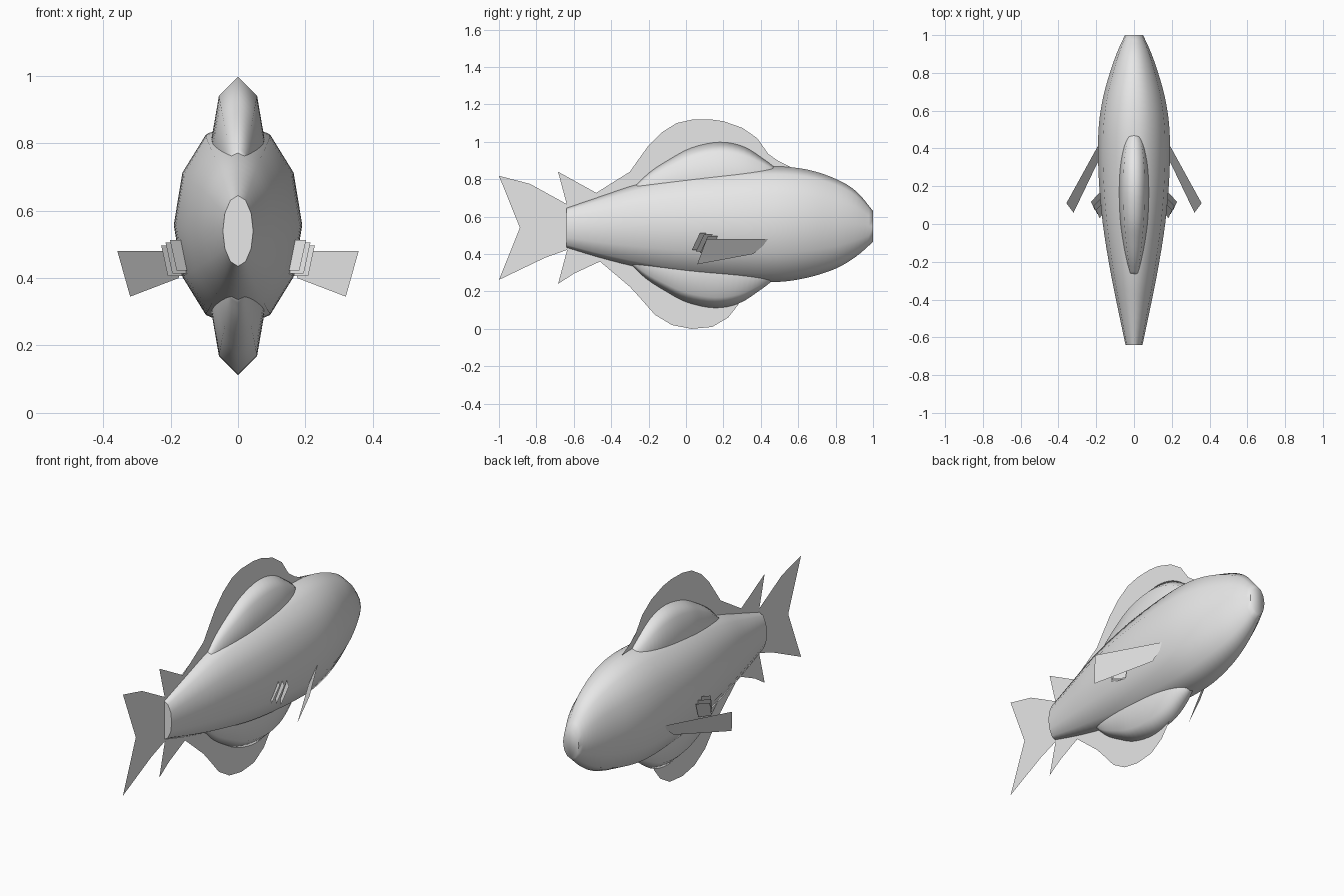
import bpy, bmesh, math
from mathutils import Vector

cube = bpy.data.objects.get("Cube")
if cube:
    bpy.data.objects.remove(cube, do_unlink=True)

GREY = (0.8, 0.8, 0.8, 1.0)
MID_Z = 0.555

skin = bpy.data.materials.new("pale grey")
skin.use_nodes = True
skin.diffuse_color = GREY
skin.node_tree.nodes["Principled BSDF"].inputs["Base Color"].default_value = GREY


def finish(name, bm, normals=True):
    """Turn a bmesh into a named object with the skin material."""
    if normals:
        bmesh.ops.recalc_face_normals(bm, faces=bm.faces)
    mesh = bpy.data.meshes.new(name)
    bm.to_mesh(mesh)
    bm.free()
    mesh.materials.append(skin)
    obj = bpy.data.objects.new(name, mesh)
    bpy.context.collection.objects.link(obj)
    return obj


def smooth(obj, degrees):
    bpy.ops.object.select_all(action="DESELECT")
    obj.select_set(True)
    bpy.context.view_layer.objects.active = obj
    bpy.ops.object.shade_smooth_by_angle(angle=math.radians(degrees))


def refine(stations, steps):
    """Pass a smooth curve through the stations."""
    pts = [Vector(s) for s in stations]
    out = []
    for i in range(len(pts) - 1):
        a, b = pts[i], pts[i + 1]
        before = pts[i - 1] if i else a * 2 - b
        after = pts[i + 2] if i + 2 < len(pts) else b * 2 - a
        for k in range(steps):
            t = k / steps
            bend = (b - before) * t + (before * 2 - a * 5 + b * 4 - after) * t * t
            bend += (a * 3 - before - b * 3 + after) * t ** 3
            out.append(a + bend / 2)
    return out + [pts[-1]]


def loft(name, stations, sides, steps, degrees):
    """Skin oval rings given as (y, centre z, half height, half width)."""
    bm = bmesh.new()
    rings = []
    for y, z, high, wide in refine(stations, steps):
        ring = []
        for k in range(sides):
            a = math.tau * k / sides
            ring.append(bm.verts.new((wide * math.cos(a), y, z + high * math.sin(a))))
        rings.append(ring)
    for r, s in zip(rings, rings[1:]):
        for k in range(sides):
            n = (k + 1) % sides
            bm.faces.new((r[k], r[n], s[n], s[k]))
    bm.faces.new(rings[0])
    bm.faces.new(rings[-1])
    obj = finish(name, bm)
    smooth(obj, degrees)
    return obj


def plate(name, points):
    """One thin sheet through the given points."""
    bm = bmesh.new()
    bm.faces.new([bm.verts.new(p) for p in points])
    return finish(name, bm, False)


def centre_fin(name, outline):
    return plate(name, [(0, y, z) for y, z in outline])


# Body: (y, top z, bottom z, half width)
body = [
    (-.64, .645, .435, .045), (-.45, .71, .378, .085), (-.25, .775, .328, .125),
    (0, .825, .28, .165), (.25, .855, .257, .187), (.48, .868, .25, .189),
    (.65, .851, .274, .168), (.8, .802, .322, .128), (.91, .735, .387, .089), (1, .63, .465, .048),
]
loft("body", [(y, (t + b) / 2, (t - b) / 2, w) for y, t, b, w in body], 12, 4, 62)

# Upper and lower humps: (y, crest z, centre z, half width)
hump = [
    (-.27, .765, .735, .025), (-.19, .84, .75, .043), (-.09, .905, .775, .06),
    (.03, .968, .795, .074), (.18, .998, .805, .08), (.31, .973, .81, .075),
    (.42, .904, .815, .056), (.485, .855, .82, .025),
]
loft("upper_hump", [(y, c, t - c, w) for y, t, c, w in hump], 8, 4, 180)
loft("lower_hump", [(y - .025, 2 * MID_Z - c, t - c, w) for y, t, c, w in hump], 8, 4, 180)

# Fins along the centre plane
centre_fin("dorsal_fin", [
    (-.62, .6), (-.684, .84), (-.594, .79), (-.48, .727), (-.3, .84), (-.265, .89),
    (-.2, .98), (-.13, 1.05), (-.05, 1.1), (.03, 1.118), (.13, 1.12), (.2, 1.11),
    (.3, 1.075), (.38, 1.02), (.44, .935), (.49, .9), (.57, .86), (.3, .7),
])
centre_fin("ventral_fin", [
    (-.62, .48), (-.684, .24), (-.6, .295), (-.46, .36), (-.3, .225), (-.246, .166),
    (-.166, .075), (-.075, .02), (.03, 0), (.14, .01), (.225, .06), (.28, .13), (.3, .4),
])
centre_fin("tail_fin", [
    (-.6, .655), (-.64, .668), (-.834, .775), (-1, .818), (-.888, .54),
    (-1, .262), (-.754, .38), (-.6, .435),
])

# Paired side fins: one long blade and three small overlapping plates
for side, sign in (("left", 1), ("right", -1)):
    blade = [(.358, .11, .48), (.32, .06, .345), (.176, .36, .4), (.168, .455, .48)]
    plate(side + "_side_fin", [(sign * x, y, z) for x, y, z in blade])
    small = [(.228, .118, .497), (.208, .075, .406), (.166, .13, .406), (.178, .17, .497)]
    for i in range(3):
        plate(f"{side}_small_plate_{i + 1}",
              [(sign * (x - .013 * i), y - .022 * i, z + .008 * i) for x, y, z in small])
